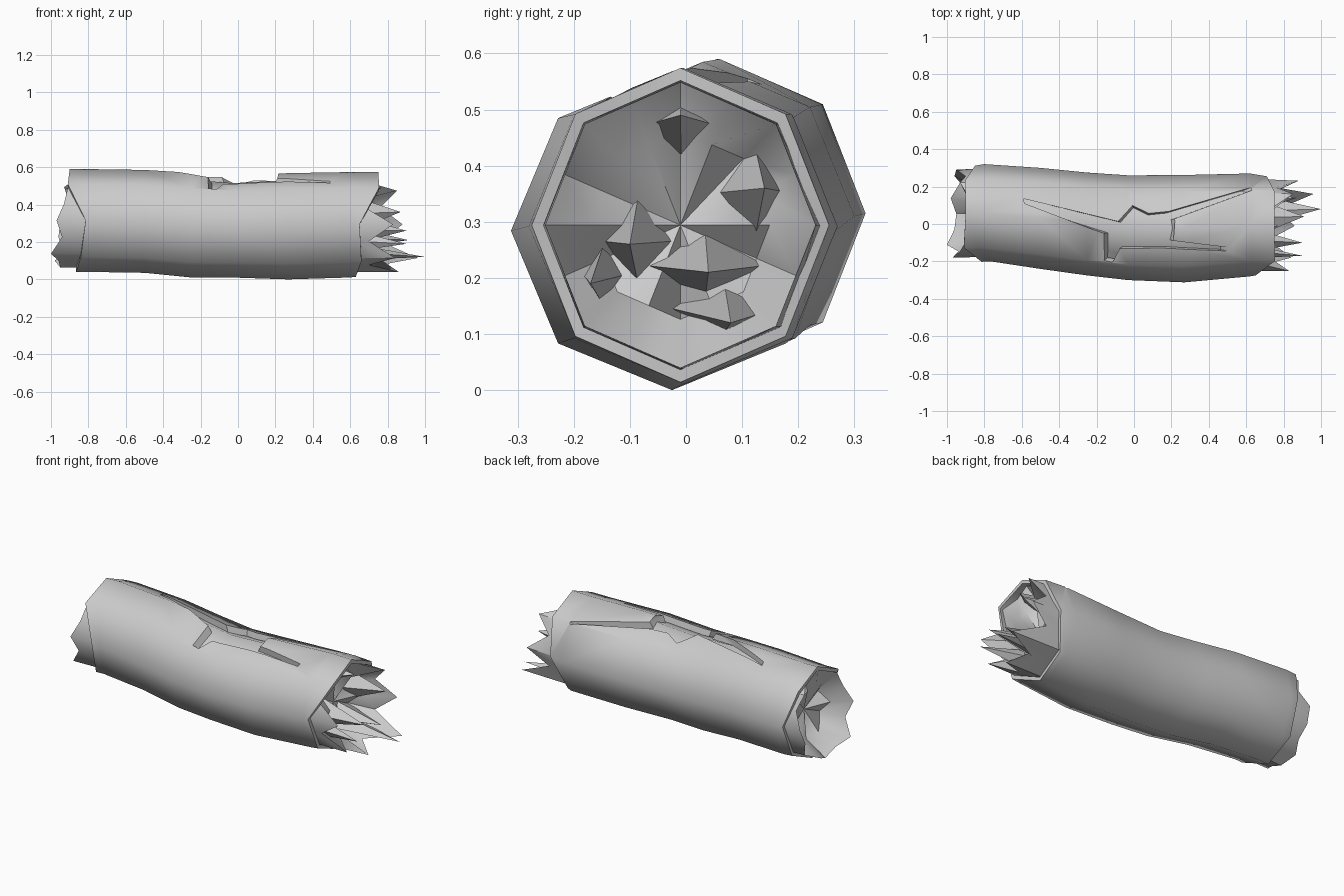
import bpy, bmesh, math

if "Cube" in bpy.data.objects:
    bpy.data.objects.remove(bpy.data.objects["Cube"])

# Log stations: x, centre y, centre z, half width, half height
ST = [(-0.90, 0.055, 0.315, 0.257, 0.275), (-0.83, 0.06, 0.315, 0.26, 0.275),
      (-0.50, 0.03, 0.31, 0.27, 0.275), (-0.25, 0.00, 0.29, 0.275, 0.28),
      (-0.03, -0.02, 0.282, 0.28, 0.272), (0.27, -0.025, 0.284, 0.287, 0.284),
      (0.62, -0.005, 0.292, 0.275, 0.282), (0.76, -0.01, 0.294, 0.265, 0.28)]
INNER = [0.92, 0.915, 0.89, 0.87, 0.86, 0.87, 0.905, 0.92]
BARK_L = [-0.85, -0.90, -0.90, -0.91, -0.815, -0.84, -0.865, -0.86]
BARK_R = [0.71, 0.75, 0.75, 0.755, 0.65, 0.66, 0.63, 0.65]
CORE_L = [-0.95, -0.90, -0.93, -0.88, -0.90, -0.87, -0.91, -0.93,
          -0.97, -0.94, -1.0, -0.96, -0.95, -0.98, -0.93, -0.96]
CORE_R = [0.88, 0.76, 0.85, 0.72, 0.72, 0.71, 0.74, 0.68,
          0.83, 0.70, 0.84, 0.70, 0.86, 0.76, 0.96, 0.76]


def oct_point(s, a, f=1.0):
    """Point on an eight-sided ring; half values of a lie on the flat sides."""
    x, cy, cz, ry, rz = s
    k = math.floor(a)
    t = a - k
    y = (1 - t) * math.cos(k * math.pi / 4) + t * math.cos((k + 1) * math.pi / 4)
    z = (1 - t) * math.sin(k * math.pi / 4) + t * math.sin((k + 1) * math.pi / 4)
    return (x, cy + ry * f * y, cz + rz * f * z)


def ring(bm, s, n, f, xs=None):
    out = []
    for i in range(n):
        x, y, z = oct_point(s, i * 8 / n, f)
        out.append(bm.verts.new((xs[i] if xs else x, y, z)))
    return out


def bridge(bm, a, b):
    n = len(a)
    for i in range(n):
        bm.faces.new((a[i], a[(i + 1) % n], b[(i + 1) % n], b[i]))


def finish(bm, name):
    bmesh.ops.recalc_face_normals(bm, faces=bm.faces)
    me = bpy.data.meshes.new(name)
    bm.to_mesh(me)
    bm.free()
    ob = bpy.data.objects.new(name, me)
    bpy.context.collection.objects.link(ob)
    return ob


def smooth(ob, deg):
    bpy.ops.object.select_all(action='DESELECT')
    ob.select_set(True)
    bpy.context.view_layer.objects.active = ob
    bpy.ops.object.shade_smooth_by_angle(angle=math.radians(deg))


# Bark: thick eight-sided tube with uneven ends
bm = bmesh.new()
outer, inner = [], []
for rings, solid in ((outer, True), (inner, False)):
    for j, s in enumerate(ST):
        if j == 1:
            xs = [max(s[0], b + 0.05) for b in BARK_L]
        elif j == len(ST) - 2:
            xs = [min(s[0], b - 0.03) for b in BARK_R]
        else:
            xs = BARK_L if j == 0 else BARK_R if j == len(ST) - 1 else None
        rings.append(ring(bm, s, 8, 1.0 if solid else INNER[j], xs))
for rings in (outer, inner):
    for a, b in zip(rings, rings[1:]):
        bridge(bm, a, b)
bridge(bm, outer[0], inner[0])
bridge(bm, outer[-1], inner[-1])
bark = finish(bm, "bark")

# Star-shaped break with long cracks; its walls slope inwards
STAR = [(-0.59, 0.135), (-0.585, 0.11), (-0.165, -0.05), (-0.165, -0.20), (-0.12, -0.21),
        (-0.08, -0.135), (0.16, -0.13), (0.50, -0.145), (0.50, -0.125), (0.21, -0.09),
        (0.22, 0.03), (0.63, 0.18), (0.625, 0.195), (0.19, 0.07), (0.08, 0.06),
        (-0.01, 0.105), (-0.09, 0.015)]
bm = bmesh.new()
lo, mid, hi = [], [], []
for x, y in STAR:
    z = 0.56 - 0.4 * abs(y + 0.015)
    k = 0.72
    lo.append(bm.verts.new((0.04 + (x - 0.04) * k, -0.03 + (y + 0.03) * k, z - 0.09)))
    mid.append(bm.verts.new((x, y, z + 0.01)))
    hi.append(bm.verts.new((x, y, 0.75)))
bridge(bm, lo, mid)
bridge(bm, mid, hi)
caps = [bm.faces.new(lo), bm.faces.new(hi)]
bmesh.ops.triangulate(bm, faces=caps)
cutter = finish(bm, "crack_cutter")
mod = bark.modifiers.new("crack", 'BOOLEAN')
mod.operation = 'DIFFERENCE'
mod.solver = 'EXACT'
mod.object = cutter
bpy.context.view_layer.objects.active = bark
bpy.ops.object.modifier_apply(modifier=mod.name)
bpy.data.objects.remove(cutter, do_unlink=True)
smooth(bark, 50)

# Wood core: snug inside the bark, with jagged hollowed ends
bm = bmesh.new()
left_rim = ring(bm, ST[0], 16, INNER[0] - 0.005, CORE_L)
body = [left_rim]
for s, f in list(zip(ST, INNER))[1:-1]:
    body.append(ring(bm, s, 16, f - 0.005))
right_rim = ring(bm, ST[-1], 16, INNER[-1] - 0.01, CORE_R)
body.append(right_rim)
for a, b in zip(body, body[1:]):
    bridge(bm, a, b)
for rim, s, deep, amp, sign in ((left_rim, ST[0], -0.84, 0.035, -1),
                                (right_rim, ST[-1], 0.66, 0.05, 1)):
    xs = [deep + sign * amp * math.sin(i * 2.4 + 1) for i in range(16)]
    dish = ring(bm, s, 16, 0.6, xs)
    bridge(bm, rim, dish)
    tip = bm.verts.new((deep - sign * 0.03, s[1], s[2]))
    for i in range(16):
        bm.faces.new((dish[i], dish[(i + 1) % 16], tip))
core = finish(bm, "wood_core")
smooth(core, 45)

# Splinters: tip position, then base half width and half height
SPLINTERS = [((1.0, 0.08, 0.12), 0.10, 0.045), ((0.90, -0.10, 0.26), 0.07, 0.08),
             ((0.90, -0.17, 0.19), 0.04, 0.06), ((0.91, 0.04, 0.21), 0.12, 0.06),
             ((0.87, 0.14, 0.36), 0.07, 0.10), ((0.77, -0.01, 0.49), 0.10, 0.05)]
bm = bmesh.new()
for (x, y, z), w, h in SPLINTERS:
    base_x = 0.60
    cy, cz = y * 0.85, z + (0.3 - z) * 0.15
    base = [bm.verts.new((base_x, cy + a * w, cz + b * h))
            for a, b in ((-1, 0), (0, -1), (1, 0), (0, 1))]
    tip = bm.verts.new((x, y, z))
    bm.faces.new(base)
    for i in range(4):
        bm.faces.new((base[i], base[(i + 1) % 4], tip))
smooth(finish(bm, "splinters"), 30)
